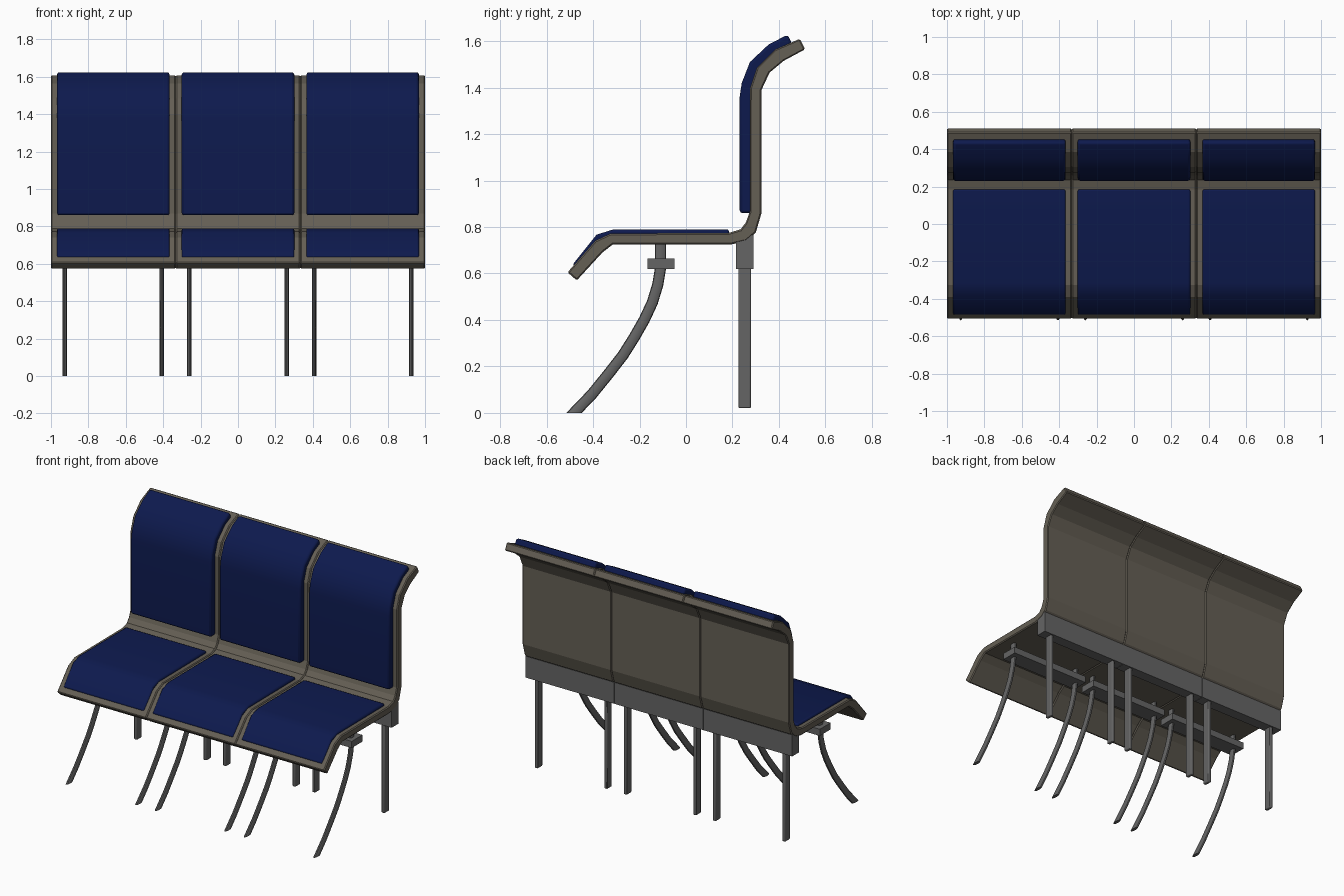
import bpy, bmesh, math
from mathutils import Vector

if "Cube" in bpy.data.objects:
    bpy.data.objects.remove(bpy.data.objects["Cube"])

PITCH = 2 / 3


def material(name, rgb):
    m = bpy.data.materials.new(name)
    m.diffuse_color = (*rgb, 1)
    m.use_nodes = True
    m.node_tree.nodes["Principled BSDF"].inputs["Base Color"].default_value = m.diffuse_color
    return m


FRAME = material("frame_taupe", (0.13, 0.115, 0.09))
BLUE = material("cushion_blue", (0.004, 0.010, 0.075))
METAL = material("leg_metal", (0.13, 0.13, 0.13))


def finish(bm, name, mat, bevel=0, segments=1, angle=60):
    bmesh.ops.recalc_face_normals(bm, faces=bm.faces)
    me = bpy.data.meshes.new(name)
    bm.to_mesh(me)
    bm.free()
    me.materials.append(mat)
    ob = bpy.data.objects.new(name, me)
    bpy.context.collection.objects.link(ob)
    if bevel:
        b = ob.modifiers.new("bevel", 'BEVEL')
        b.width, b.segments = bevel, segments
        b.limit_method, b.angle_limit = 'ANGLE', math.radians(angle)
    return ob


def smooth(ob, deg=35):
    bpy.ops.object.select_all(action='DESELECT')
    ob.select_set(True)
    bpy.context.view_layer.objects.active = ob
    bpy.ops.object.shade_smooth_by_angle(angle=math.radians(deg))


def strip(name, front, back, cx, half, mat, bevel, segments=1):
    """Solid strip between two side profiles with matching points, across x."""
    bm = bmesh.new()
    rows = [[bm.verts.new((cx + s * half, y, z)) for s, (y, z) in
             ((-1, f), (1, f), (1, b), (-1, b))] for f, b in zip(front, back)]
    for a, b in zip(rows, rows[1:]):
        for i in range(4):
            j = (i + 1) % 4
            bm.faces.new((a[i], a[j], b[j], b[i]))
    bm.faces.new(rows[0])
    bm.faces.new(rows[-1])
    return finish(bm, name, mat, bevel, segments)


def box(name, x, y, z, mat, bevel=0, segments=1):
    bm = bmesh.new()
    bmesh.ops.create_cube(bm, size=1)
    for v in bm.verts:
        for k, (lo, hi) in enumerate((x, y, z)):
            v.co[k] = lo if v.co[k] < 0 else hi
    return finish(bm, name, mat, bevel, segments)


def curved_leg(name, x, path, rx, ry, sides=12):
    """Oval tube swept along a path in the side plane."""
    pts = [Vector((x, y, z)) for y, z in path]
    bm = bmesh.new()
    rings = []
    for i, p in enumerate(pts):
        t = (pts[min(i + 1, len(pts) - 1)] - pts[max(i - 1, 0)]).normalized()
        n = Vector((0, -t.z, t.y))
        ring = []
        for k in range(sides):
            a = math.tau * k / sides
            co = p + Vector((rx * math.cos(a), 0, 0)) + n * ry * math.sin(a)
            if i == len(pts) - 1:  # foot is cut flat on the floor
                co -= t * (co.z / t.z)
            ring.append(bm.verts.new(co))
        rings.append(ring)
    for a, b in zip(rings, rings[1:]):
        for k in range(sides):
            j = (k + 1) % sides
            bm.faces.new((a[k], a[j], b[j], b[k]))
    bm.faces.new(rings[0])
    bm.faces.new(rings[-1])
    smooth(finish(bm, name, METAL))


# side profiles (y, z)
SHELL_IN = [(-.51, .605), (-.39, .742), (-.325, .772), (.185, .775), (.235, .79),
            (.258, .82), (.275, .868), (.275, 1.395), (.305, 1.485), (.385, 1.565), (.49, 1.61)]
SHELL_OUT = [(-.47, .57), (-.36, .69), (-.315, .725), (.195, .725), (.26, .74),
             (.30, .775), (.325, .86), (.325, 1.39), (.36, 1.465), (.42, 1.515), (.513, 1.565)]
SEAT_TOP = [(-.488, .638), (-.385, .767), (-.315, .789), (.185, .79)]
SEAT_LOW = [(-.475, .625), (-.375, .74), (-.315, .76), (.185, .76)]
BACK_FRONT = [(.231, .86), (.231, 1.36), (.24, 1.42), (.275, 1.51), (.355, 1.585), (.437, 1.628)]
BACK_REAR = [(.285, .86), (.285, 1.36), (.288, 1.40), (.315, 1.48), (.39, 1.555), (.458, 1.588)]
LEG_PATH = [(-.11, .74), (-.11, .62), (-.122, .55), (-.145, .475), (-.18, .40), (-.223, .325),
            (-.27, .25), (-.332, .17), (-.405, .08), (-.482, 0)]

for n, side in enumerate((-1, 0, 1), 1):
    cx = side * PITCH
    # bent shell and cushions
    strip(f"seat_shell_{n}", SHELL_IN, SHELL_OUT, cx, PITCH / 2, FRAME, 0.006)
    smooth(strip(f"seat_cushion_{n}", SEAT_TOP, SEAT_LOW, cx, .301, BLUE, 0.010, 2))
    smooth(strip(f"back_cushion_{n}", BACK_FRONT, BACK_REAR, cx, .301, BLUE, 0.012, 2))
    # support beams under the seat
    box(f"rear_beam_{n}", (cx - .332, cx + .332), (.216, .291), (.62, .765), METAL)
    box(f"front_beam_{n}", (cx - .30, cx + .30), (-.165, -.05), (.62, .665), METAL)
    # legs
    for tag, s in (("left", -1), ("right", 1)):
        x = cx + s * .26
        curved_leg(f"front_leg_{n}_{tag}", x, LEG_PATH, .012, .024)
        smooth(box(f"rear_leg_{n}_{tag}", (x - .012, x + .012), (.226, .28),
                   (.02, .64), METAL, 0.006, 2))
